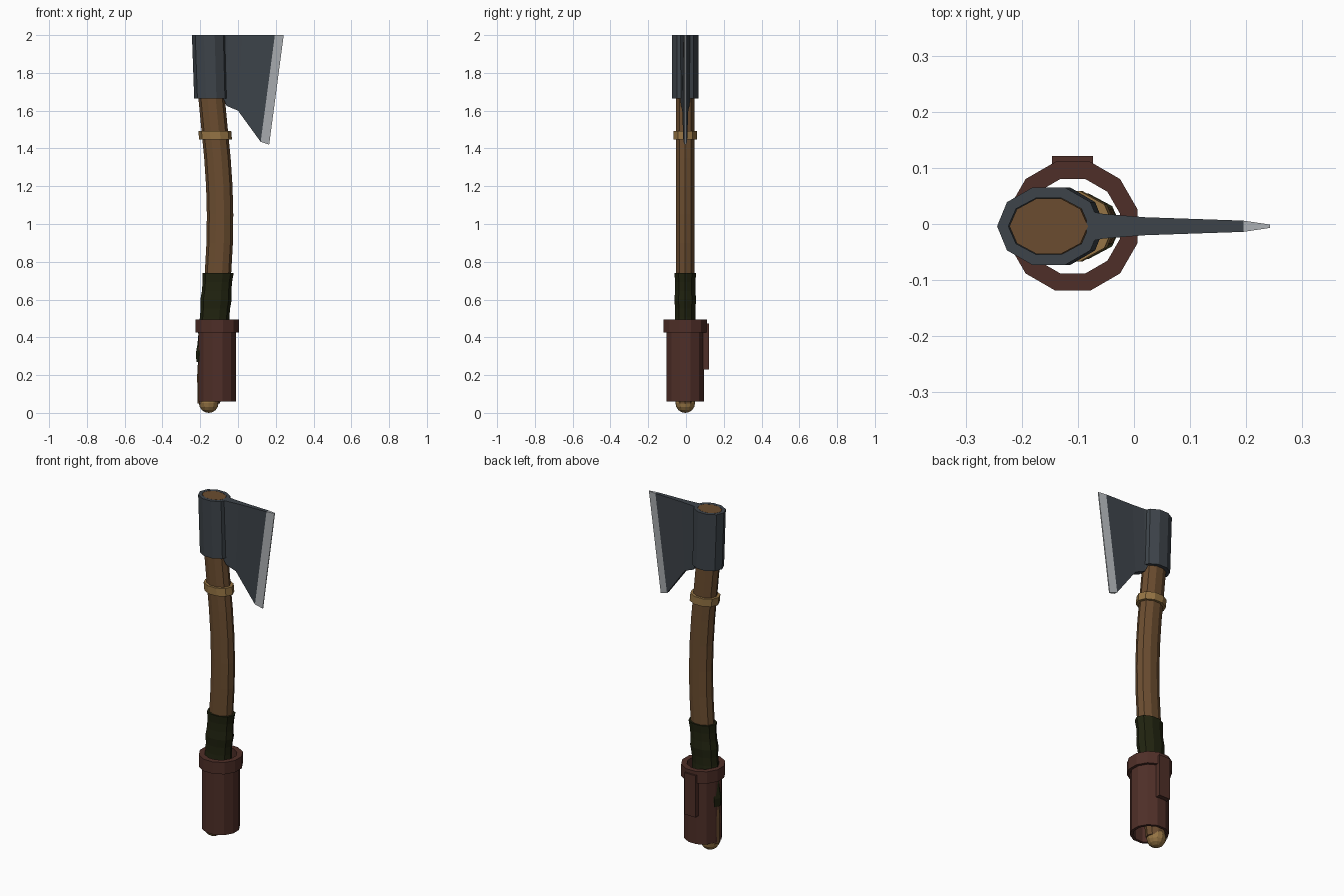
import bpy, bmesh, math

if "Cube" in bpy.data.objects:
    bpy.data.objects.remove(bpy.data.objects["Cube"])

YC = -0.004  # common depth centre of the tool


def material(name, rgb):
    m = bpy.data.materials.new(name)
    m.diffuse_color = (*rgb, 1)
    m.use_nodes = True
    m.node_tree.nodes["Principled BSDF"].inputs["Base Color"].default_value = m.diffuse_color
    return m


WOOD = material("brown wood", (0.145, 0.073, 0.029))
STEEL = material("dark steel", (0.047, 0.057, 0.068))
EDGE = material("bright edge", (0.42, 0.44, 0.46))
BRASS = material("tan brass", (0.30, 0.175, 0.058))
LEATHER = material("red brown leather", (0.078, 0.028, 0.021))
WRAP = material("dark green wrap", (0.015, 0.017, 0.005))


def finish(name, bm, *mats):
    bmesh.ops.recalc_face_normals(bm, faces=bm.faces)
    me = bpy.data.meshes.new(name)
    bm.to_mesh(me)
    bm.free()
    for m in mats:
        me.materials.append(m)
    ob = bpy.data.objects.new(name, me)
    bpy.context.collection.objects.link(ob)
    return ob


def loft(name, rings, mat, n=10, phase=0.0, hollow=False):
    """Skin elliptical rings (x, z, rx, ry); hollow joins the last ring to the first."""
    bm = bmesh.new()
    loops = []
    for x, z, rx, ry in rings:
        loops.append([bm.verts.new((x + rx * math.cos(phase + math.tau * i / n),
                                    YC + ry * math.sin(phase + math.tau * i / n), z))
                      for i in range(n)])
    pairs = list(zip(loops, loops[1:]))
    if hollow:
        pairs.append((loops[-1], loops[0]))
    else:
        bm.faces.new(loops[0])
        bm.faces.new(loops[-1])
    for a, b in pairs:
        for i in range(n):
            j = (i + 1) % n
            bm.faces.new((a[i], a[j], b[j], b[i]))
    return finish(name, bm, mat)


# Centre line of the bent handle: (z, x)
PATH = [(0.05, -0.155), (0.2, -0.146), (0.35, -0.138), (0.5, -0.124), (0.74, -0.106),
        (0.9, -0.097), (1.05, -0.095), (1.2, -0.099), (1.35, -0.109), (1.47, -0.121),
        (1.67, -0.14), (2.0, -0.152)]


def centre(z):
    for (z0, x0), (z1, x1) in zip(PATH, PATH[1:]):
        if z <= z1:
            return x0 + (x1 - x0) * (z - z0) / (z1 - z0)
    return PATH[-1][1]


# Wooden handle
loft("handle", [(x, z, 0.06 if z < 0.1 else 0.07, 0.046 if z < 0.1 else 0.052)
                for z, x in PATH], WOOD)

# Lumpy grip wrap
wrap_rings = []
for i in range(11):
    z = 0.27 + 0.047 * i
    bulge = 0.004 if i % 3 == 1 else -0.001
    wrap_rings.append((centre(z), z, 0.079 + bulge, 0.057 + bulge))
loft("grip_wrap", wrap_rings, WRAP)

# Collar band below the head
loft("collar_band", [(centre(z), z, rx, ry) for z, rx, ry in
                     ((1.447, 0.087, 0.066), (1.493, 0.087, 0.066),
                      (1.493, 0.066, 0.048), (1.447, 0.066, 0.048))], BRASS, hollow=True)

# Round pommel
bm = bmesh.new()
bmesh.ops.create_uvsphere(bm, u_segments=12, v_segments=8, radius=0.052)
bmesh.ops.translate(bm, verts=bm.verts, vec=(-0.155, YC, 0.052))
finish("pommel", bm, BRASS)

# Steel sleeve around the handle top
loft("head_sleeve", [(-0.142, 1.665, 0.09, 0.073), (-0.152, 2.0, 0.092, 0.073),
                     (-0.152, 2.0, 0.072, 0.053), (-0.142, 1.665, 0.07, 0.052)],
     STEEL, hollow=True)

# Blade: columns of (x top, x bottom, z bottom, half thickness), thinning to the edge
columns = [(-0.085, -0.085, 1.68, 0.028), (-0.055, -0.06, 1.625, 0.022), (0.02, 0.0, 1.60, 0.016),
           (0.195, 0.12, 1.435, 0.010), (0.242, 0.165, 1.42, 0.003)]
bm = bmesh.new()
cols = [[bm.verts.new(p) for p in ((xt, YC - t, 2.0), (xt, YC + t, 2.0),
                                   (xb, YC + t, zb), (xb, YC - t, zb))]
        for xt, xb, zb, t in columns]
for k, (a, b) in enumerate(zip(cols, cols[1:])):
    for i in range(4):
        j = (i + 1) % 4
        f = bm.faces.new((a[i], a[j], b[j], b[i]))
        f.material_index = 1 if k == 3 else 0  # sharpened strip
bm.faces.new(cols[0])
bm.faces.new(cols[-1]).material_index = 1
finish("blade", bm, STEEL, EDGE)


# Holster tube and rim, open at both ends
def holster_ring(name, z0, z1, outer, inner):
    loft(name, [(-0.109, z, r, r) for z, r in
                ((z0, outer), (z1, outer), (z1, inner), (z0, inner))],
         LEATHER, n=12, phase=math.pi / 12, hollow=True)


holster_ring("holster_tube", 0.06, 0.45, 0.103, 0.087)
holster_ring("holster_rim", 0.425, 0.495, 0.119, 0.087)

# Belt loop plate on the back of the holster
bm = bmesh.new()
bmesh.ops.create_cube(bm, size=1)
bmesh.ops.scale(bm, verts=bm.verts, vec=(0.073, 0.03, 0.245))
bmesh.ops.translate(bm, verts=bm.verts, vec=(-0.11, 0.106, 0.352))
finish("belt_loop", bm, LEATHER)
